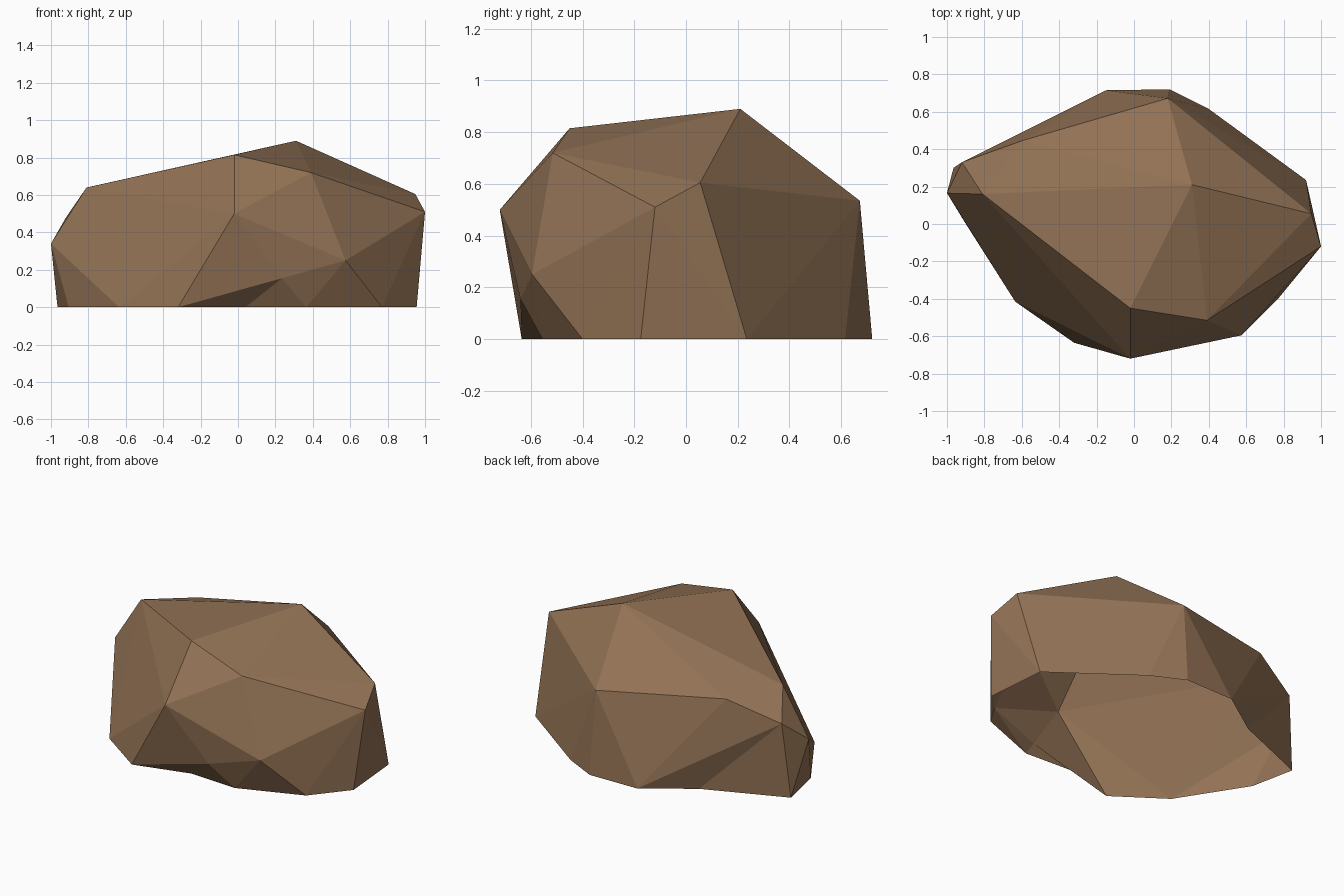
import bpy, bmesh
from mathutils import Vector

if "Cube" in bpy.data.objects:
    bpy.data.objects.remove(bpy.data.objects["Cube"])

# Footprint outline, counter-clockwise from the right end of the back side
base = [(.92, .235), (.40, .615), (.19, .72), (-.15, .715), (-.45, .564),
        (-.965, .30), (-.905, .01), (-.635, -.415), (-.32, -.635),
        (.04, -.61), (.365, -.555), (.77, -.40), (.955, -.175)]
# Corners above the ground: crown, shoulders, front chips
upper = [(.31, .21, .89), (-.02, -.45, .815), (.39, -.515, .72), (-.81, .16, .64),
         (.948, .055, .605), (1, -.12, .51), (.18, .672, .535), (-.60, .445, .60),
         (-.92, .33, .48), (-1, .165, .34), (-.02, -.72, .50),
         (.575, -.595, .25), (.235, -.64, .155)]

# Faceted hull
bm = bmesh.new()
foot = [bm.verts.new((x, y, 0)) for x, y in base]
for p in upper:
    bm.verts.new(p)
bmesh.ops.convex_hull(bm, input=bm.verts[:])

# The underside is open: only the shell remains
bottom = [f for f in bm.faces if all(abs(v.co.z) < 1e-5 for v in f.verts)]
bmesh.ops.delete(bm, geom=bottom, context='FACES')

# Dents where the footprint is pushed inwards, at the back and the front
foot[4].co = Vector((-.45, .51, 0))
foot[9].co = Vector((.04, -.537, 0))
bmesh.ops.recalc_face_normals(bm, faces=bm.faces[:])

mesh = bpy.data.meshes.new("rock")
bm.to_mesh(mesh)
bm.free()
rock = bpy.data.objects.new("rock", mesh)
bpy.context.collection.objects.link(rock)

mat = bpy.data.materials.new("brown stone")
mat.diffuse_color = (.287, .168, .09, 1)
mat.use_nodes = True
mat.node_tree.nodes["Principled BSDF"].inputs["Base Color"].default_value = mat.diffuse_color
mesh.materials.append(mat)
